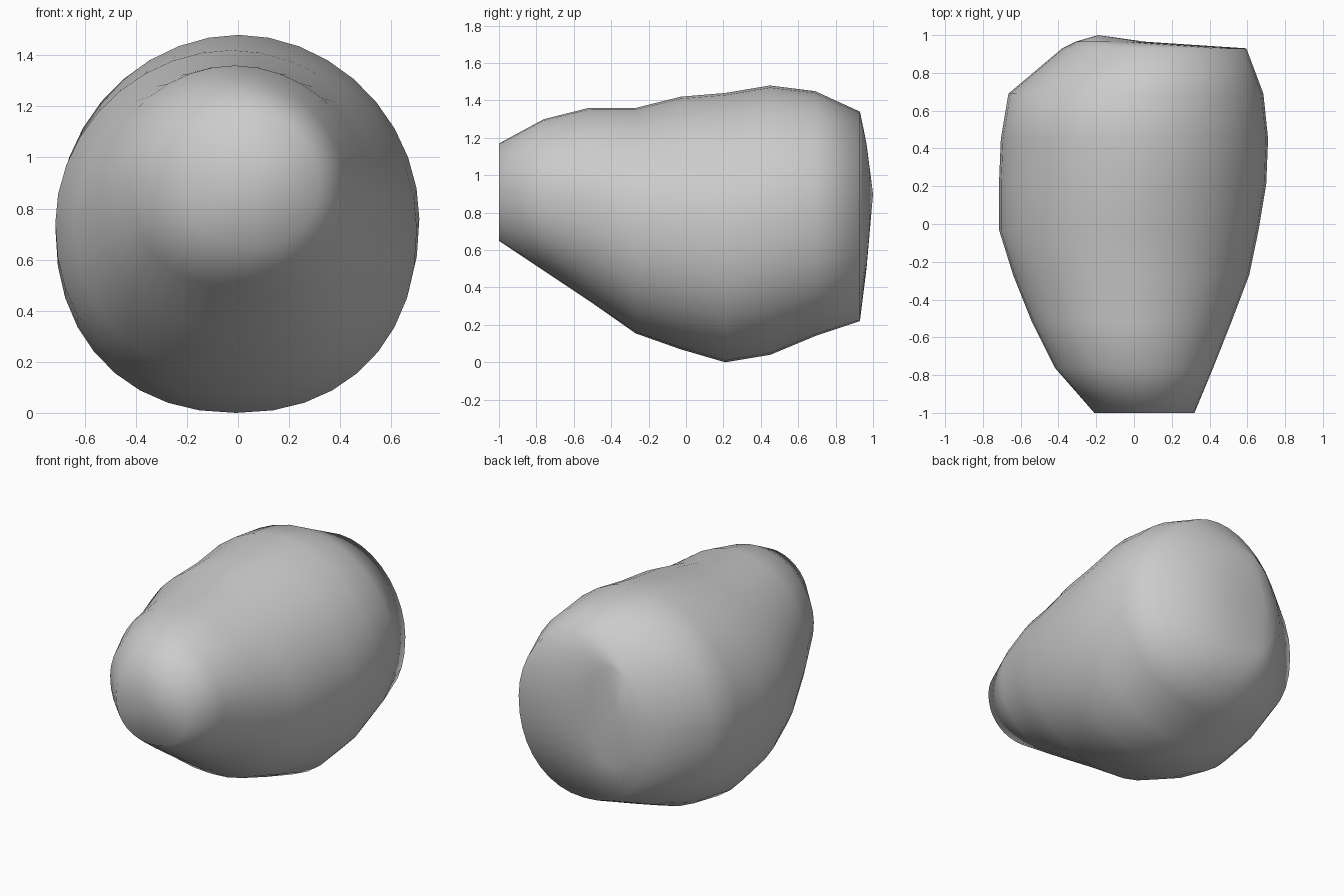
import bpy, bmesh, math

if "Cube" in bpy.data.objects:
    bpy.data.objects.remove(bpy.data.objects["Cube"])

SEG = 36

# cross-sections along the body: y, x min, x max, z min, z max
SECTIONS = [
    (-1.00, -0.21, 0.32, 0.65, 1.17),
    (-0.76, -0.42, 0.42, 0.49, 1.30),
    (-0.52, -0.54, 0.515, 0.33, 1.36),
    (-0.27, -0.64, 0.61, 0.155, 1.36),
    (-0.03, -0.715, 0.66, 0.07, 1.42),
    (0.21, -0.715, 0.70, 0.00, 1.44),
    (0.45, -0.705, 0.71, 0.04, 1.48),
    (0.69, -0.665, 0.685, 0.14, 1.45),
    (0.93, -0.38, 0.595, 0.22, 1.34),
    # shallow off-centre bulge on the back end
    (0.965, -0.31, 0.06, 0.50, 1.17),
]


def power(v, p):
    return math.copysign(abs(v) ** p, v)


def ring(bm, y, x0, x1, z0, z1):
    """Rounded section, a little fuller below than above."""
    cx, cz, rx, rz = (x0 + x1) / 2, (z0 + z1) / 2, (x1 - x0) / 2, (z1 - z0) / 2
    verts = []
    for i in range(SEG):
        a = 2 * math.pi * i / SEG
        c, s = math.cos(a), math.sin(a)
        p = 2 / (2.2 if s < 0 else 1.95)
        verts.append(bm.verts.new((cx + rx * power(c, p), y, cz + rz * power(s, p))))
    return verts


def fan(bm, verts, tip):
    t = bm.verts.new(tip)
    for i in range(SEG):
        bm.faces.new((verts[i], verts[(i + 1) % SEG], t))


# lumpy stone body lofted through the sections
bm = bmesh.new()
rings = [ring(bm, *s) for s in SECTIONS]
for a, b in zip(rings, rings[1:]):
    for i in range(SEG):
        j = (i + 1) % SEG
        bm.faces.new((a[i], a[j], b[j], b[i]))

# flat front end and rounded back tip
fan(bm, rings[0], (0.06, -1.0, 0.91))
fan(bm, rings[-1], (-0.19, 1.0, 0.90))
bmesh.ops.recalc_face_normals(bm, faces=bm.faces)
for f in bm.faces:
    f.smooth = True

mesh = bpy.data.meshes.new("stone_body")
bm.to_mesh(mesh)
bm.free()
body = bpy.data.objects.new("stone_body", mesh)
bpy.context.collection.objects.link(body)
